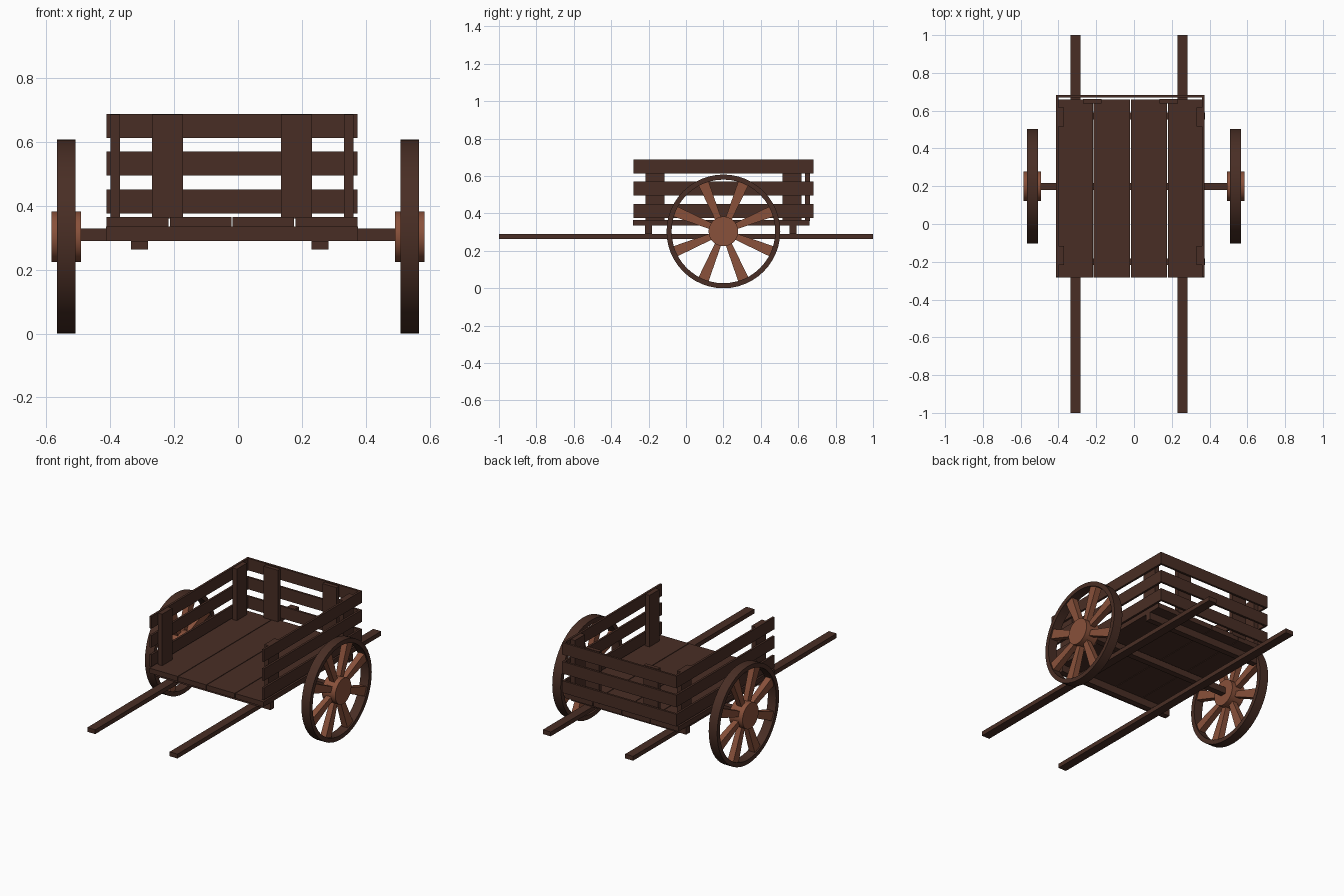
import bpy, bmesh, math
from mathutils import Matrix, Vector

if "Cube" in bpy.data.objects:
    bpy.data.objects.remove(bpy.data.objects["Cube"])


def material(name, rgb):
    m = bpy.data.materials.new(name)
    m.diffuse_color = (*rgb, 1)
    m.use_nodes = True
    m.node_tree.nodes["Principled BSDF"].inputs["Base Color"].default_value = m.diffuse_color
    return m


DARK = material("dark brown wood", (0.066, 0.027, 0.018))
LIGHT = material("reddish brown wood", (0.25, 0.082, 0.043))


def finish(name, bm, mat, smooth=False):
    bmesh.ops.recalc_face_normals(bm, faces=bm.faces)
    me = bpy.data.meshes.new(name)
    bm.to_mesh(me)
    bm.free()
    me.materials.append(mat)
    ob = bpy.data.objects.new(name, me)
    bpy.context.collection.objects.link(ob)
    if smooth:
        bpy.ops.object.select_all(action='DESELECT')
        ob.select_set(True)
        bpy.context.view_layer.objects.active = ob
        bpy.ops.object.shade_smooth_by_angle(angle=math.radians(35))
    return ob


def box(name, x, y, z, mat=DARK):
    """Box from (min, max) ranges."""
    bm = bmesh.new()
    bmesh.ops.create_cube(bm, size=1)
    for v in bm.verts:
        v.co = [r[0] if c < 0 else r[1] for c, r in zip(v.co, (x, y, z))]
    return finish(name, bm, mat)


def lathe(name, profile, centre, mat, steps=48):
    """Spin a closed (x, radius) profile round the x axis."""
    bm = bmesh.new()
    rings = []
    for i in range(steps):
        a = 2 * math.pi * i / steps
        rings.append([bm.verts.new(centre + Vector((x, r * math.cos(a), r * math.sin(a))))
                      for x, r in profile])
    n = len(profile)
    for i in range(steps):
        p, q = rings[i], rings[(i + 1) % steps]
        for j in range(n):
            k = (j + 1) % n
            bm.faces.new((p[j], p[k], q[k], q[j]))
    bmesh.ops.remove_doubles(bm, verts=bm.verts, dist=1e-5)
    return finish(name, bm, mat, True)


X0, X1 = -0.412, 0.374          # body sides
MID = (X0 + X1) / 2

# floor planks
w = (X1 - X0) / 4
for i in range(4):
    a = X0 + i * w
    box(f"floor_plank_{i + 1}", (a + 0.002 * (i > 0), a + w - 0.002 * (i < 3)),
        (-0.283, 0.66), (0.335, 0.366))

# cross bars, axle and long shafts underneath
for n, y in (("front", -0.2), ("back", 0.572)):
    box(f"{n}_cross_bar", (X0 - 0.002, X1 + 0.002), (y - 0.018, y + 0.018), (0.29, 0.335))
box("axle", (-0.51, 0.51), (0.18, 0.217), (0.29, 0.33))
for n, x in (("left", -0.309), ("right", 0.257)):
    box(f"{n}_shaft", (x - 0.027, x + 0.027), (-1, 1), (0.264, 0.291))

# slats on both sides and the back
for i, z in enumerate((0.376, 0.495, 0.613)):
    zz = (z, z + 0.075)
    box(f"left_slat_{i + 1}", (X0, X0 + 0.013), (-0.28, 0.672), zz)
    box(f"right_slat_{i + 1}", (X1 - 0.013, X1), (-0.28, 0.672), zz)
    box(f"back_slat_{i + 1}", (X0, X1), (0.67, 0.683), zz)

# upright posts inside the slats
for n, y in (("front", -0.166), ("back", 0.567)):
    for s, x in (("left", X0 + 0.012), ("right", X1 - 0.042)):
        box(f"{s}_{n}_post", (x, x + 0.03), (y - 0.05, y + 0.05), (0.36, 0.686))
for s, d in (("left", -0.202), ("right", 0.202)):
    box(f"{s}_tailboard_post", (MID + d - 0.049, MID + d + 0.049), (0.637, 0.662), (0.36, 0.686))

# wheels: rim, hub and eight flared spokes
R = 0.304
for side, cx in (("left", -0.538), ("right", 0.538)):
    c = Vector((cx, 0.2, R))
    lathe(f"{side}_rim", [(-0.029, R), (0.029, R), (0.029, 0.277), (-0.029, 0.277)], c, DARK)
    lathe(f"{side}_hub", [(-0.046, 0), (-0.046, 0.079), (0.046, 0.079), (0.046, 0)], c, LIGHT)
    bm = bmesh.new()
    for i in range(8):
        made = bmesh.ops.create_cube(bm, size=1)["verts"]
        turn = Matrix.Rotation(math.radians(22.5 + 45 * i), 4, 'X')
        for v in made:
            outer = v.co.z > 0
            h = 0.029 if outer else 0.016
            d = 0.02 if outer else 0.016
            p = Vector((math.copysign(d, v.co.x), math.copysign(h, v.co.y), 0.28 if outer else 0.06))
            v.co = c + turn @ p
    finish(f"{side}_spokes", bm, LIGHT)
